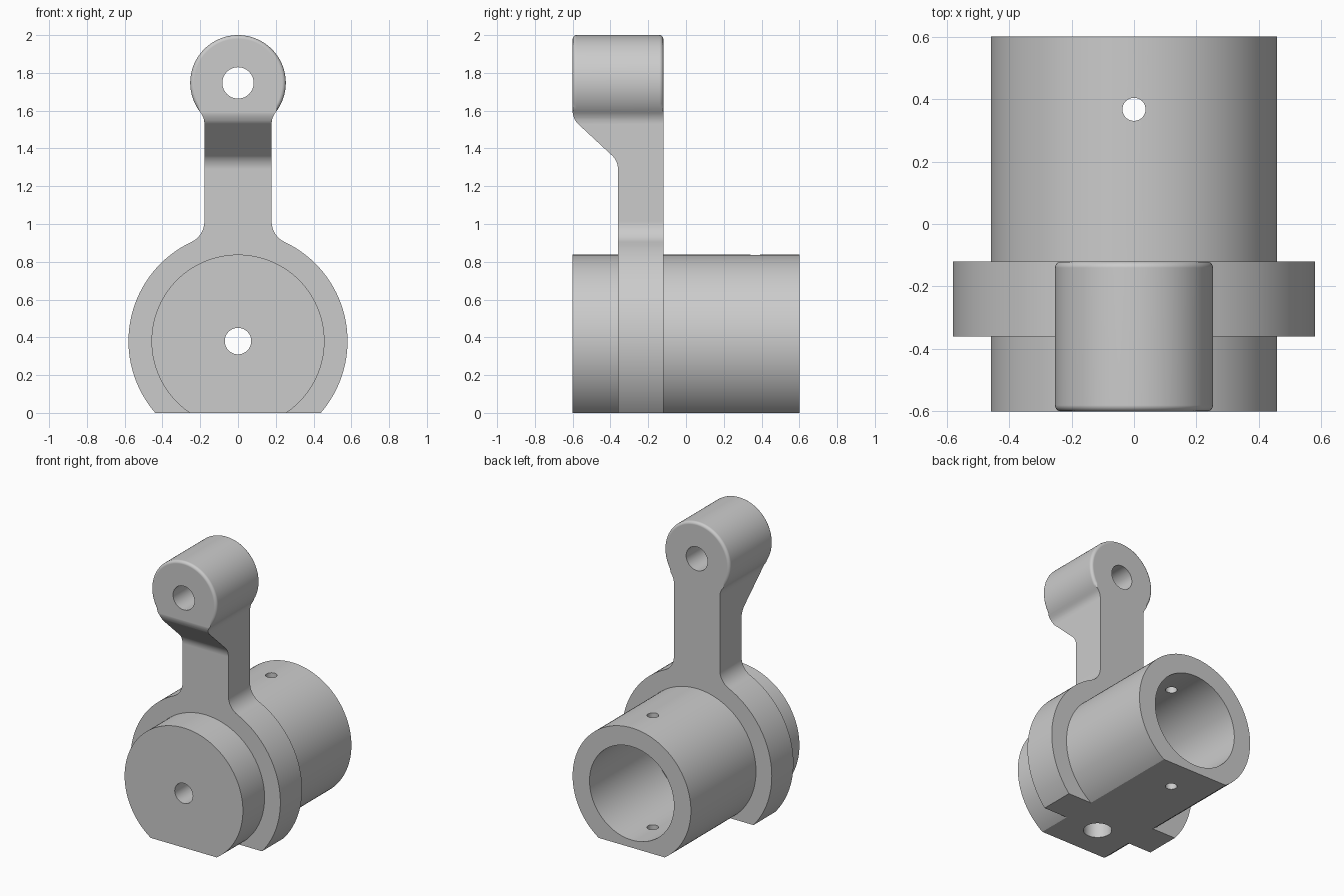
import bpy, bmesh
from math import radians, sin, cos, atan2, degrees, hypot, sqrt
from mathutils import Vector

cube = bpy.data.objects.get("Cube")
if cube:
    bpy.data.objects.remove(cube, do_unlink=True)

grey = bpy.data.materials.new("plain grey")
grey.use_nodes = True
colour = (0.6, 0.6, 0.6, 1)
grey.diffuse_color = colour
grey.node_tree.nodes["Principled BSDF"].inputs["Base Color"].default_value = colour


def arc(cx, cy, r, a0, a1, n):
    return [(cx + r * cos(radians(a0 + (a1 - a0) * i / n)),
             cy + r * sin(radians(a0 + (a1 - a0) * i / n))) for i in range(n + 1)]


def prism(name, points, axis, lo, hi, round_above=None):
    """Extrude a flat outline along an axis, optionally rounding its upper rims."""
    place = {"x": lambda u, v, w: (w, u, v),
             "y": lambda u, v, w: (u, w, v),
             "z": lambda u, v, w: (u, v, w)}[axis]
    bm = bmesh.new()
    face = bm.faces.new([bm.verts.new(place(u, v, lo)) for u, v in points])
    ext = bmesh.ops.extrude_face_region(bm, geom=[face])
    move = Vector(place(0, 0, hi - lo))
    bmesh.ops.translate(bm, vec=move, verts=[g for g in ext["geom"] if isinstance(g, bmesh.types.BMVert)])
    bmesh.ops.recalc_face_normals(bm, faces=bm.faces)
    if round_above is not None:
        rims = [e for e in bm.edges if all(v.co.z > round_above for v in e.verts)
                and abs(e.verts[0].co.y - e.verts[1].co.y) < 1e-5]
        bmesh.ops.bevel(bm, geom=rims, offset=0.02, segments=4, profile=0.5, affect="EDGES")
    mesh = bpy.data.meshes.new(name)
    bm.to_mesh(mesh)
    bm.free()
    mesh.materials.append(grey)
    ob = bpy.data.objects.new(name, mesh)
    bpy.context.collection.objects.link(ob)
    return ob


def rod(name, axis, u, v, r, lo, hi, n=64):
    return prism(name, arc(u, v, r, 0, 360, n)[:-1], axis, lo, hi)


def combine(target, tool, operation):
    mod = target.modifiers.new("combine", "BOOLEAN")
    mod.operation, mod.solver, mod.object = operation, "EXACT", tool
    bpy.ops.object.select_all(action="DESELECT")
    bpy.context.view_layer.objects.active = target
    target.select_set(True)
    bpy.ops.object.modifier_apply(modifier=mod.name)
    bpy.data.objects.remove(tool, do_unlink=True)


# Main dimensions
AXIS_Z, COLLAR_R = 0.38, 0.58
HEAD_Z, HEAD_R, ARM = 1.747, 0.253, 0.178
FRONT, BACK = -0.6, 0.6
PLATE_FRONT, PLATE_BACK = -0.36, -0.12

# Lever outline: collar, fillet, arm, fillet, round head
low_r, top_r = 0.12, 0.1
low_x, top_x = ARM + low_r, ARM + top_r
low_dz = sqrt((COLLAR_R + low_r) ** 2 - low_x ** 2)
top_dz = sqrt((HEAD_R + top_r) ** 2 - top_x ** 2)
low_a = degrees(atan2(low_dz, low_x))
top_a = degrees(atan2(top_dz, top_x))
half = arc(0, AXIS_Z, COLLAR_R, -90, low_a, 48)
half += arc(low_x, AXIS_Z + low_dz, low_r, 180 + low_a, 180, 10)[1:]
half += arc(top_x, HEAD_Z - top_dz, top_r, 180, 180 - top_a, 8)
half += arc(0, HEAD_Z, HEAD_R, -top_a, 90, 32)[1:]
outline = half + [(-x, z) for x, z in reversed(half[1:-1])]
lever = prism("lever", outline, "y", FRONT, PLATE_BACK, round_above=1.6)

# Relief in front of the arm, sloping out to the head
relief = [(-0.8, -1), (PLATE_FRONT, -1)]
relief += arc(PLATE_FRONT - 0.1, 1.29, 0.1, 0, 44, 8)
relief += arc(FRONT + 0.0995, 1.6, 0.1, 224, 180, 8)
relief += [(-0.8, 1.6)]
combine(lever, prism("relief_cutter", relief, "x", -1, 1), "DIFFERENCE")

# Barrel joined with the lever
body = rod("lever_and_barrel", "y", 0, AXIS_Z, 0.458, FRONT, BACK, 112)
combine(body, lever, "UNION")

# Flat foot, rear bore and drilled holes
foot = prism("foot_cutter", [(-1, -1), (1, -1), (1, 1), (-1, 1)], "z", -1, 0)
cutters = [
    foot,
    rod("bore_cutter", "y", 0, AXIS_Z, 0.327, PLATE_BACK, 1, 96),
    rod("front_hole_cutter", "y", 0, AXIS_Z, 0.07, -1, 0.1, 48),
    rod("head_hole_cutter", "y", 0, HEAD_Z, 0.083, -1, 1, 48),
    rod("pin_hole_cutter", "z", 0, 0.367, 0.037, -1, 1.2, 32),
    rod("foot_hole_cutter", "z", 0, -0.36, 0.09, -1, AXIS_Z, 48),
]
for cutter in cutters:
    combine(body, cutter, "DIFFERENCE")

# Smooth curves, crisp edges and flat faces
bpy.ops.object.select_all(action="DESELECT")
body.select_set(True)
bpy.context.view_layer.objects.active = body
bpy.ops.object.shade_smooth_by_angle(angle=radians(30))
weighted = body.modifiers.new("flat_face_normals", "WEIGHTED_NORMAL")
weighted.keep_sharp = True
